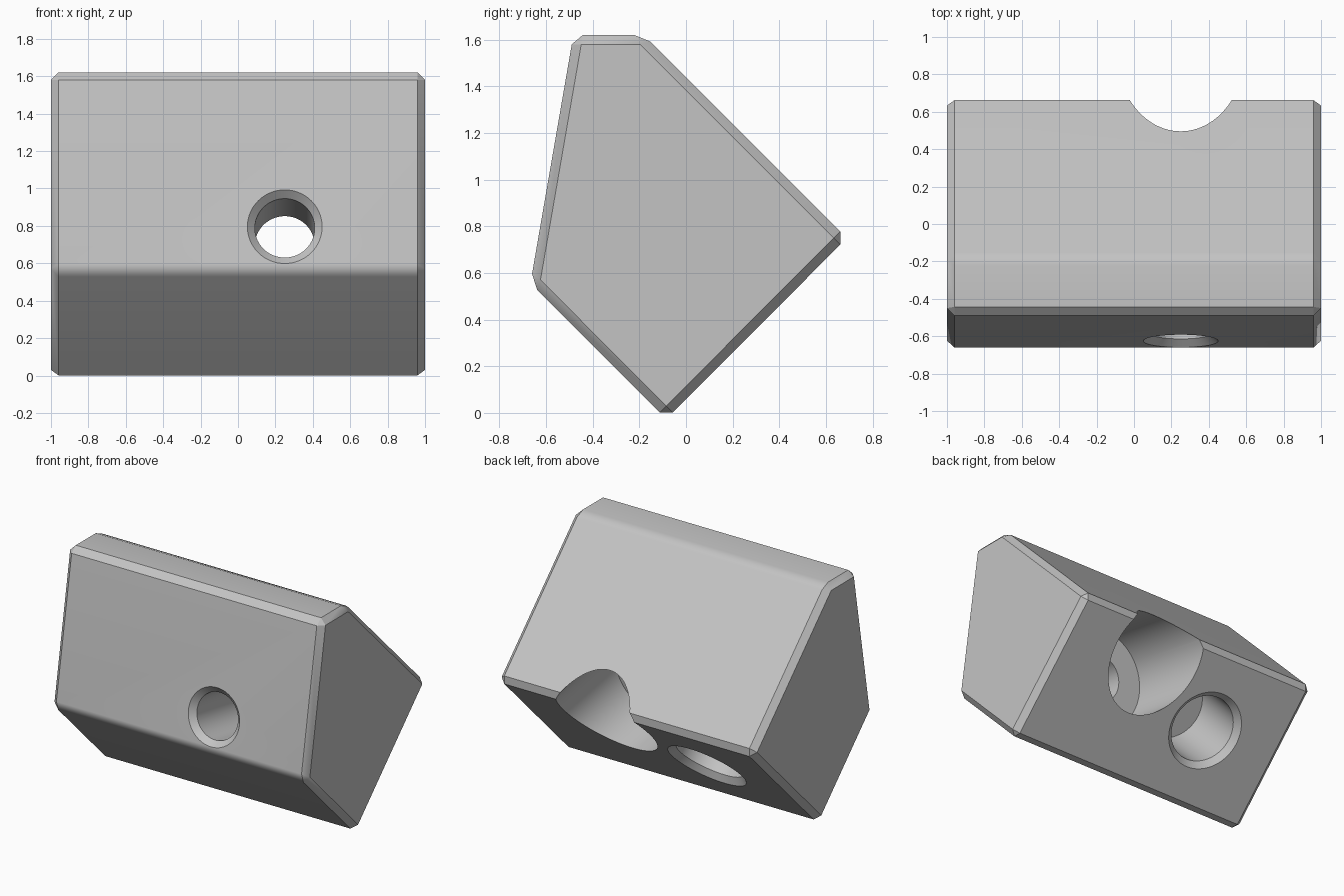
import bpy, bmesh
from math import cos, sin, pi, radians
from mathutils import Vector

cube = bpy.data.objects.get("Cube")
if cube:
    bpy.data.objects.remove(cube, do_unlink=True)

grey = bpy.data.materials.new("plain grey")
grey.use_nodes = True
grey.diffuse_color = (0.55, 0.55, 0.55, 1)
grey.node_tree.nodes["Principled BSDF"].inputs["Base Color"].default_value = grey.diffuse_color


def make_object(name, bm):
    bmesh.ops.recalc_face_normals(bm, faces=bm.faces)
    mesh = bpy.data.meshes.new(name)
    bm.to_mesh(mesh)
    bm.free()
    mesh.materials.append(grey)
    obj = bpy.data.objects.new(name, mesh)
    bpy.context.collection.objects.link(obj)
    return obj


def prism(name, profile, half_width):
    """Extrude a (y, z) profile along x."""
    bm = bmesh.new()
    face = bm.faces.new([bm.verts.new((-half_width, y, z)) for y, z in profile])
    new = bmesh.ops.extrude_face_region(bm, geom=[face])["geom"]
    bmesh.ops.translate(bm, vec=(2 * half_width, 0, 0),
                        verts=[v for v in new if isinstance(v, bmesh.types.BMVert)])
    return make_object(name, bm)


def lathe(name, steps, origin, axis, sides=96):
    """Turn (depth, radius) steps about an axis starting at origin."""
    bm = bmesh.new()
    rings = []
    for depth, r in steps:
        rings.append([bm.verts.new((r * cos(2 * pi * i / sides), r * sin(2 * pi * i / sides), depth))
                      for i in range(sides)])
    for a, b in zip(rings, rings[1:]):
        for i in range(sides):
            j = (i + 1) % sides
            bm.faces.new((a[i], a[j], b[j], b[i]))
    bm.faces.new(rings[0])
    bm.faces.new(rings[-1])
    turn = Vector(axis).to_track_quat('Z', 'Y').to_matrix()
    for v in bm.verts:
        v.co = turn @ v.co + Vector(origin)
    return make_object(name, bm)


# Five-sided block with chamfered edges
block = prism("wedge_block", [(-0.483, 1.62), (-0.18, 1.62), (0.69, 0.75),
                              (-0.085, -0.027), (-0.667, 0.557)], 1.0)
bevel = block.modifiers.new("chamfer", 'BEVEL')
bevel.width = 0.04
bevel.segments = 1
bevel.limit_method = 'ANGLE'
bevel.angle_limit = radians(30)

# Bolt hole square to the front face, widening to a bore at the back
tilt = radians(10)
bolt_cut = lathe("bolt_hole_cutter",
                 [(-0.02, 0.22), (0.04, 0.16), (0.58, 0.16), (0.58, 0.342), (2, 0.342)],
                 (0.25, -0.626, 0.795), (0, cos(tilt), -sin(tilt)))
# Blind socket square to the lower back face
socket_cut = lathe("socket_cutter",
                   [(-0.02, 0.295), (0.04, 0.235), (0.5, 0.235)],
                   (-0.375, 0.3, 0.361), (0, -1, 1))

cutters = (bolt_cut, socket_cut)
for cutter in cutters:
    cutter.hide_render = True
    cut = block.modifiers.new(cutter.name, 'BOOLEAN')
    cut.operation = 'DIFFERENCE'
    cut.solver = 'EXACT'
    cut.object = cutter

# Apply the cuts, then shade smooth with sharp edges kept
bpy.ops.object.select_all(action='DESELECT')
block.select_set(True)
bpy.context.view_layer.objects.active = block
for name in [m.name for m in block.modifiers]:
    bpy.ops.object.modifier_apply(modifier=name)
for cutter in cutters:
    bpy.data.objects.remove(cutter, do_unlink=True)
bpy.ops.object.shade_smooth_by_angle(angle=radians(30))
weighted = block.modifiers.new("flat_faces", 'WEIGHTED_NORMAL')
weighted.keep_sharp = True
